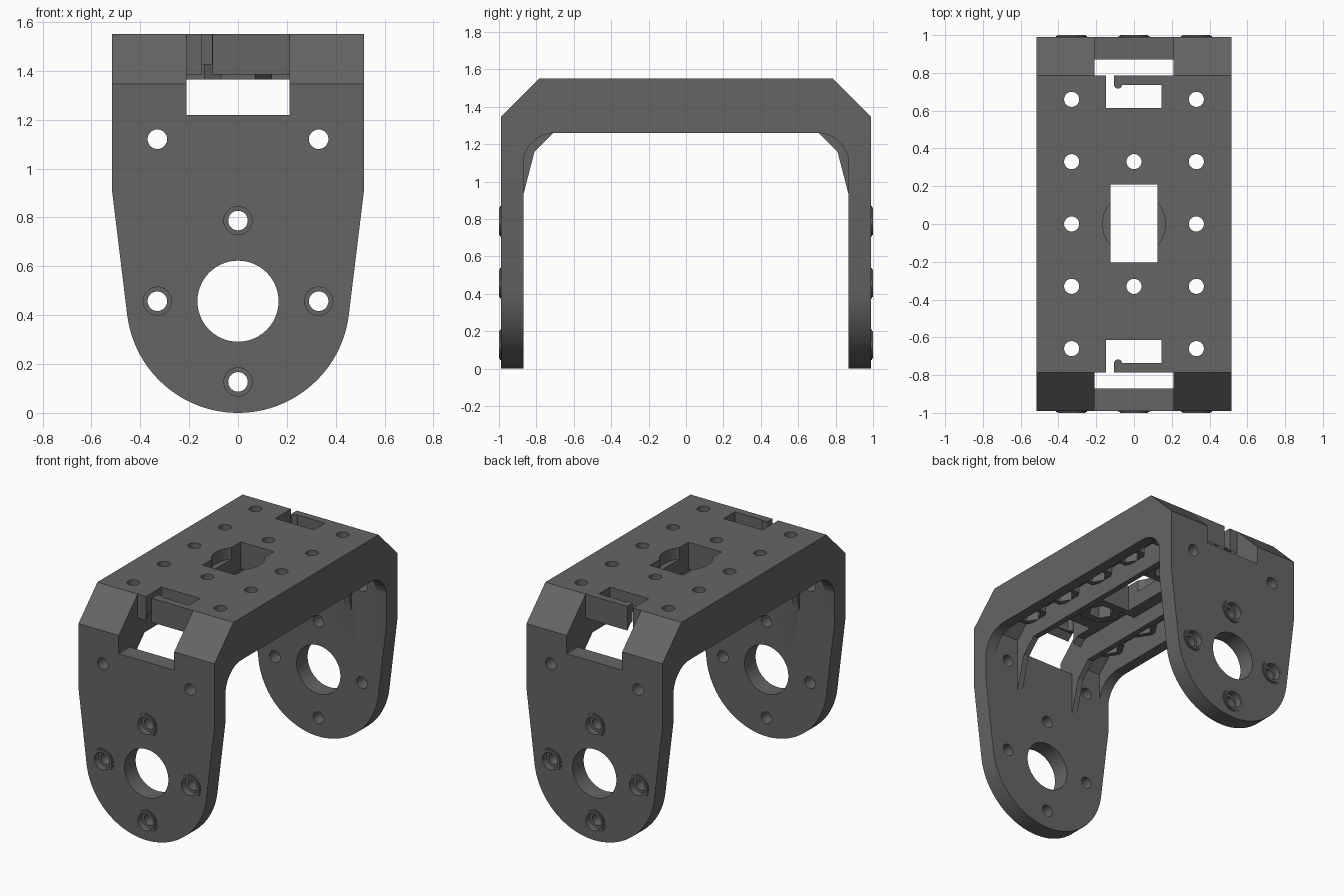
import bpy, bmesh, math
from mathutils import Matrix, Vector

if "Cube" in bpy.data.objects:
    bpy.data.objects.remove(bpy.data.objects["Cube"])

grey = bpy.data.materials.new("dark grey plastic")
grey.diffuse_color = (0.13, 0.13, 0.13, 1)
grey.use_nodes = True
grey.node_tree.nodes["Principled BSDF"].inputs["Base Color"].default_value = grey.diffuse_color


def prism(name, pts, lo, hi, axis):
    """Extrude a 2D outline along an axis: x uses (y,z), y uses (x,z), z uses (x,y)."""
    place = {"x": lambda a, b, t: (t, a, b),
             "y": lambda a, b, t: (a, t, b),
             "z": lambda a, b, t: (a, b, t)}[axis]
    bm = bmesh.new()
    low = [bm.verts.new(place(a, b, lo)) for a, b in pts]
    high = [bm.verts.new(place(a, b, hi)) for a, b in pts]
    bm.faces.new(low)
    bm.faces.new(high)
    n = len(pts)
    for i in range(n):
        j = (i + 1) % n
        bm.faces.new((low[i], low[j], high[j], high[i]))
    bmesh.ops.recalc_face_normals(bm, faces=bm.faces)
    mesh = bpy.data.meshes.new(name)
    bm.to_mesh(mesh)
    bm.free()
    ob = bpy.data.objects.new(name, mesh)
    bpy.context.collection.objects.link(ob)
    return ob


def ring(cx, cy, r, n=32, start=0.0):
    return [(cx + r * math.cos(start + 2 * math.pi * i / n),
             cy + r * math.sin(start + 2 * math.pi * i / n)) for i in range(n)]


def rect(x0, x1, y0, y1):
    return [(x0, y0), (x1, y0), (x1, y1), (x0, y1)]


def combine(target, tool, op):
    """Apply a boolean and discard the tool."""
    mod = target.modifiers.new("bool", "BOOLEAN")
    mod.object, mod.operation, mod.solver = tool, op, "EXACT"
    bpy.context.view_layer.objects.active = target
    bpy.ops.object.modifier_apply(modifier=mod.name)
    bpy.data.objects.remove(tool)


def mirrored(half):
    """Close a half profile by mirroring it across the first coordinate."""
    return half + [(-a, b) for a, b in reversed(half)]


# U-shaped shell with chamfered shoulders
outer = [(0.99, -0.1), (0.99, 1.345), (0.785, 1.55)]
inner = [(0.745, 1.425), (0.87, 1.30), (0.87, -0.1)]
shell = prism("bracket", mirrored(inner + outer), -0.6, 0.6, "x")

# Rounded side rims and straight inner ribs
cover = [(0.93, 1.32), (0.76, 1.49)]
arc = [(0.70 + 0.172 * math.cos(t), 1.088 + 0.172 * math.sin(t))
       for t in [math.pi / 2 * i / 12 for i in range(12, -1, -1)]]
rim = arc + [(0.93, 1.088)] + cover
rib = [(0.71, 1.26), (0.81, 1.16), (0.872, 0.92), (0.93, 0.92)] + cover
for s in (-1, 1):
    for name, prof, a, b in (("side_rim", rim, 0.44, 0.6), ("inner_rib", rib, 0.21, 0.25)):
        lo, hi = sorted((s * a, s * b))
        combine(shell, prism(name, mirrored(prof), lo, hi, "x"), "UNION")

# Nut bosses and window frame under the top plate
side_holes = [(s * 0.33, y) for s in (-1, 1) for y in (-0.66, -0.33, 0, 0.33, 0.66)]
mid_holes = [(0, -0.33), (0, 0.33)]
for x, y in side_holes:
    combine(shell, prism("nut_boss", ring(x, y, 0.117, 6), 1.365, 1.48, "z"), "UNION")
for x, y in mid_holes:
    combine(shell, prism("nut_boss", ring(x, y, 0.14, 6), 1.365, 1.48, "z"), "UNION")
combine(shell, prism("window_frame", rect(-0.22, 0.22, -0.25, 0.25), 1.365, 1.48, "z"), "UNION")

# Front outline: straight top, tapering sides, round foot
R, CZ = 0.457, 0.457
a0 = -math.radians(8)
foot = [(R * math.cos(t), CZ + R * math.sin(t))
        for t in [a0 - (math.pi + 2 * a0) * i / 48 for i in range(49)]]
outline = [(0.515, 1.7), (0.515, 0.905)] + foot + [(-0.515, 0.905), (-0.515, 1.7)]
combine(shell, prism("outline", outline, -1.2, 1.2, "y"), "INTERSECT")

# Leg cutouts, mirrored front and back
screws = [(0, 0.787), (0.33, CZ), (-0.33, CZ), (0, 0.127)]
for s in (-1, 1):
    def leg(name, pts, a, b, op):
        lo, hi = sorted((s * a, s * b))
        combine(shell, prism(name, pts, lo, hi, "y"), op)

    for x, z in screws:
        leg("screw_collar", ring(x, z, 0.082), 0.95, 0.994, "UNION")
        leg("screw_collar_lip", ring(x, z, 0.074), 0.95, 1.0, "UNION")
        leg("screw_recess", ring(x, z, 0.058), 0.955, 1.1, "DIFFERENCE")
        leg("screw_hole", ring(x, z, 0.04), 0.8, 1.1, "DIFFERENCE")
    for x in (-0.33, 0.33):
        leg("upper_hole", ring(x, 1.12, 0.04), 0.8, 1.1, "DIFFERENCE")
    leg("axle_hole", ring(0, CZ, 0.166, 56), 0.8, 1.1, "DIFFERENCE")
    # Shoulder notch, then the cable slot with its open slit
    leg("notch", rect(-0.21, 0.21, 1.22, 1.7), 0.785, 1.1, "DIFFERENCE")
    slot = [(-0.148, 0.615), (0.145, 0.615), (0.145, 0.735), (-0.105, 0.735),
            (-0.105, 0.83), (-0.148, 0.83)]
    combine(shell, prism("cable_slot", [(x, s * y) for x, y in slot], 1.3, 1.7, "z"), "DIFFERENCE")
    combine(shell, prism("slot_hook", ring(-0.084, s * 0.739, 0.022, 20), 1.426, 1.549, "z"), "UNION")

# Top plate holes with hexagonal nut pockets
for x, y in side_holes + mid_holes:
    combine(shell, prism("nut_pocket", ring(x, y, 0.08, 6), 1.2, 1.45, "z"), "DIFFERENCE")
    combine(shell, prism("plate_hole", ring(x, y, 0.04), 1.2, 1.7, "z"), "DIFFERENCE")

# Centre window with a shallow round recess
combine(shell, prism("round_recess", ring(0, 0, 0.166, 56), 1.47, 1.7, "z"), "DIFFERENCE")
combine(shell, prism("window", rect(-0.125, 0.125, -0.205, 0.21), 1.2, 1.7, "z"), "DIFFERENCE")

# Finish
shell.data.materials.clear()
shell.data.materials.append(grey)
for p in shell.data.polygons:
    p.material_index = 0
bpy.ops.object.select_all(action="DESELECT")
shell.select_set(True)
bpy.context.view_layer.objects.active = shell
bpy.ops.object.shade_smooth_by_angle(angle=math.radians(25))
